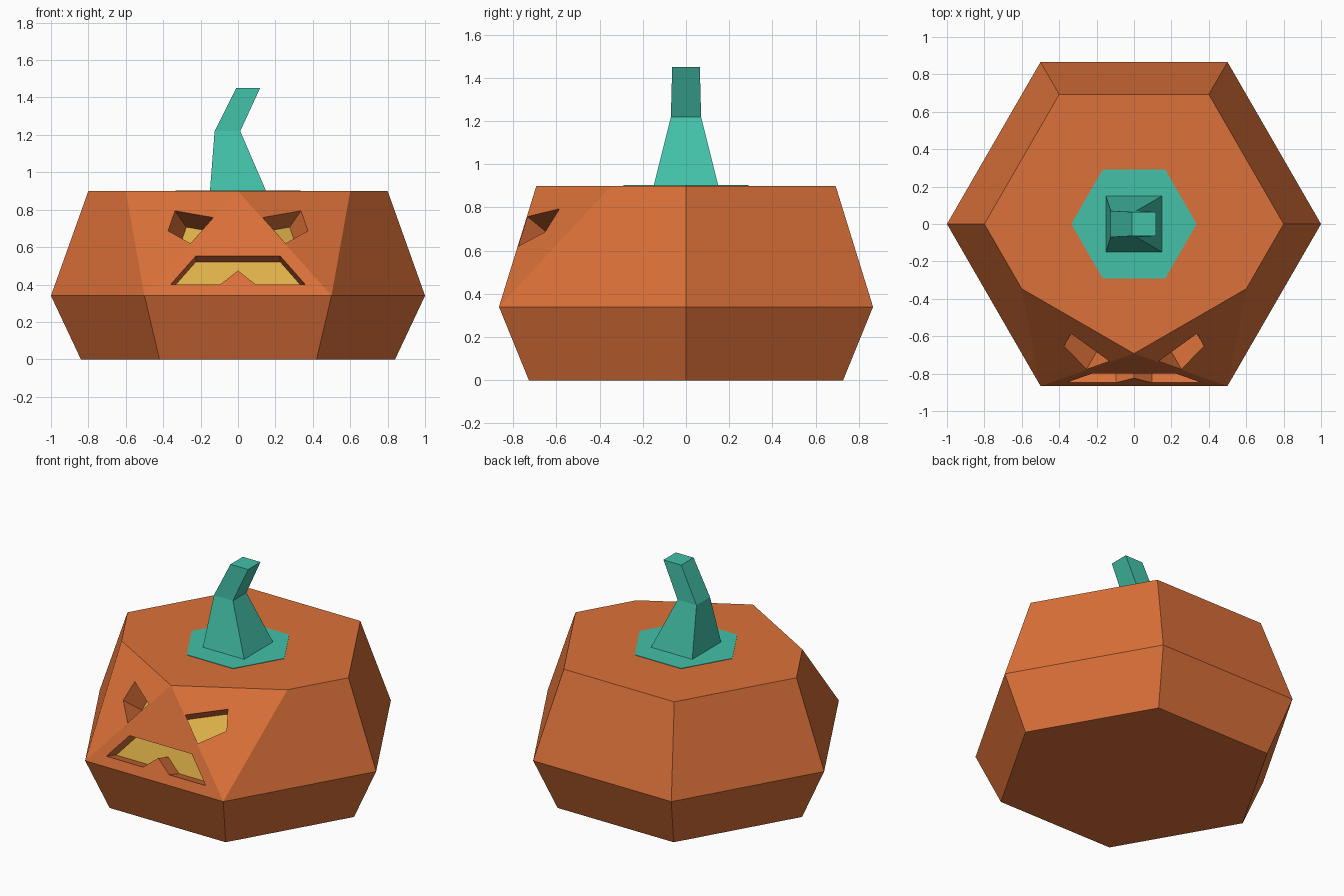
import bpy, bmesh
from math import cos, sin, pi
from mathutils import Vector

cube = bpy.data.objects.get("Cube")
if cube:
    bpy.data.objects.remove(cube, do_unlink=True)


def material(name, rgb):
    m = bpy.data.materials.new(name)
    m.use_nodes = True
    m.diffuse_color = (*rgb, 1)
    m.node_tree.nodes["Principled BSDF"].inputs["Base Color"].default_value = (*rgb, 1)
    return m


ORANGE = material("orange", (0.72, 0.166, 0.041))
YELLOW = material("yellow", (0.75, 0.445, 0.069))
TEAL = material("teal", (0.056, 0.53, 0.39))


def finish(name, bm, *mats):
    mesh = bpy.data.meshes.new(name)
    bm.to_mesh(mesh)
    bm.free()
    obj = bpy.data.objects.new(name, mesh)
    for m in mats:
        mesh.materials.append(m)
    bpy.context.collection.objects.link(obj)
    return obj


def hexagon(radius, z):
    return [Vector((radius * cos(i * pi / 3), radius * sin(i * pi / 3), z)) for i in range(6)]


def loft(name, rings, *mats):
    """Closed solid through rings with equal point counts."""
    bm = bmesh.new()
    loops = [[bm.verts.new(p) for p in ring] for ring in rings]
    for a, b in zip(loops, loops[1:]):
        for i in range(len(a)):
            j = (i + 1) % len(a)
            bm.faces.new((a[i], a[j], b[j], b[i]))
    bm.faces.new(loops[0][::-1])
    bm.faces.new(loops[-1])
    bmesh.ops.recalc_face_normals(bm, faces=bm.faces)
    return finish(name, bm, *mats)


# Body: hexagonal rings, with the two front top corners cut into sloping facets
MID, TOP = hexagon(1.0, 0.34), hexagon(0.8, 0.9)
brow = (TOP[4] + TOP[5]) / 2
temple = {-1: (TOP[3] + TOP[4]) / 2, 1: (TOP[0] + TOP[5]) / 2}

bm = bmesh.new()
low = [bm.verts.new(p) for p in hexagon(0.84, 0)]
mid = [bm.verts.new(p) for p in MID]
rim = [bm.verts.new(p) for p in TOP[:4] + [temple[-1], brow, temple[1]]]
for i in range(6):
    j = (i + 1) % 6
    bm.faces.new((low[i], low[j], mid[j], mid[i]))
for i in range(3):
    bm.faces.new((mid[i], mid[i + 1], rim[i + 1], rim[i]))
bm.faces.new((mid[3], mid[4], rim[4], rim[3]))
bm.faces.new((mid[4], rim[5], rim[4]))
bm.faces.new((mid[4], mid[5], rim[5]))
bm.faces.new((mid[5], rim[6], rim[5]))
bm.faces.new((mid[5], mid[0], rim[0], rim[6]))
bm.faces.new(low[::-1])
bm.faces.new(rim)
bmesh.ops.recalc_face_normals(bm, faces=bm.faces)
body = finish("pumpkin_body", bm, ORANGE, YELLOW)


def carve(name, outline, facet, depth):
    """Sink an x-z outline straight into a facet, with a yellow floor."""
    a, b, c = facet
    n = (b - a).cross(c - a).normalized()
    if n.y > 0:
        n = -n
    pts = [Vector((x, a.y - (n.x * (x - a.x) + n.z * (z - a.z)) / n.y, z)) for x, z in outline]
    cutter = loft(name, [[p + n * 0.05 for p in pts], [p - n * depth for p in pts]], ORANGE, YELLOW)
    cutter.data.polygons[-1].material_index = 1
    cutter.hide_render = True
    mod = body.modifiers.new(name, "BOOLEAN")
    mod.operation = "DIFFERENCE"
    mod.solver = "EXACT"
    mod.object = cutter
    bpy.context.view_layer.objects.active = body
    bpy.ops.object.modifier_apply(modifier=mod.name)
    bpy.data.objects.remove(cutter, do_unlink=True)


# Face
half = [(0.0, 0.475), (0.095, 0.4), (0.36, 0.4), (0.225, 0.553)]
mouth = half + [(-x, z) for x, z in reversed(half[1:])]
carve("mouth_cutter", mouth, (MID[4], MID[5], brow), 0.107)
eye = [(0.132, 0.758), (0.337, 0.794), (0.374, 0.687), (0.254, 0.62)]
for side, corner in ((-1, MID[4]), (1, MID[5])):
    carve("eye_cutter", [(side * x, z) for x, z in eye], (corner, brow, temple[side]), 0.15)

# Leaf plate under the stem
loft("stem_leaf", [hexagon(0.335, 0.899), hexagon(0.335, 0.903)], TEAL)


# Bent square stem
def section(x0, x1, y, z):
    return [Vector(p) for p in ((x0, -y, z), (x1, -y, z), (x1, y, z), (x0, y, z))]


loft("stem", [section(-0.15, 0.15, 0.15, 0.9), section(-0.125, 0.012, 0.07, 1.22),
              section(-0.01, 0.118, 0.064, 1.45)], TEAL)
